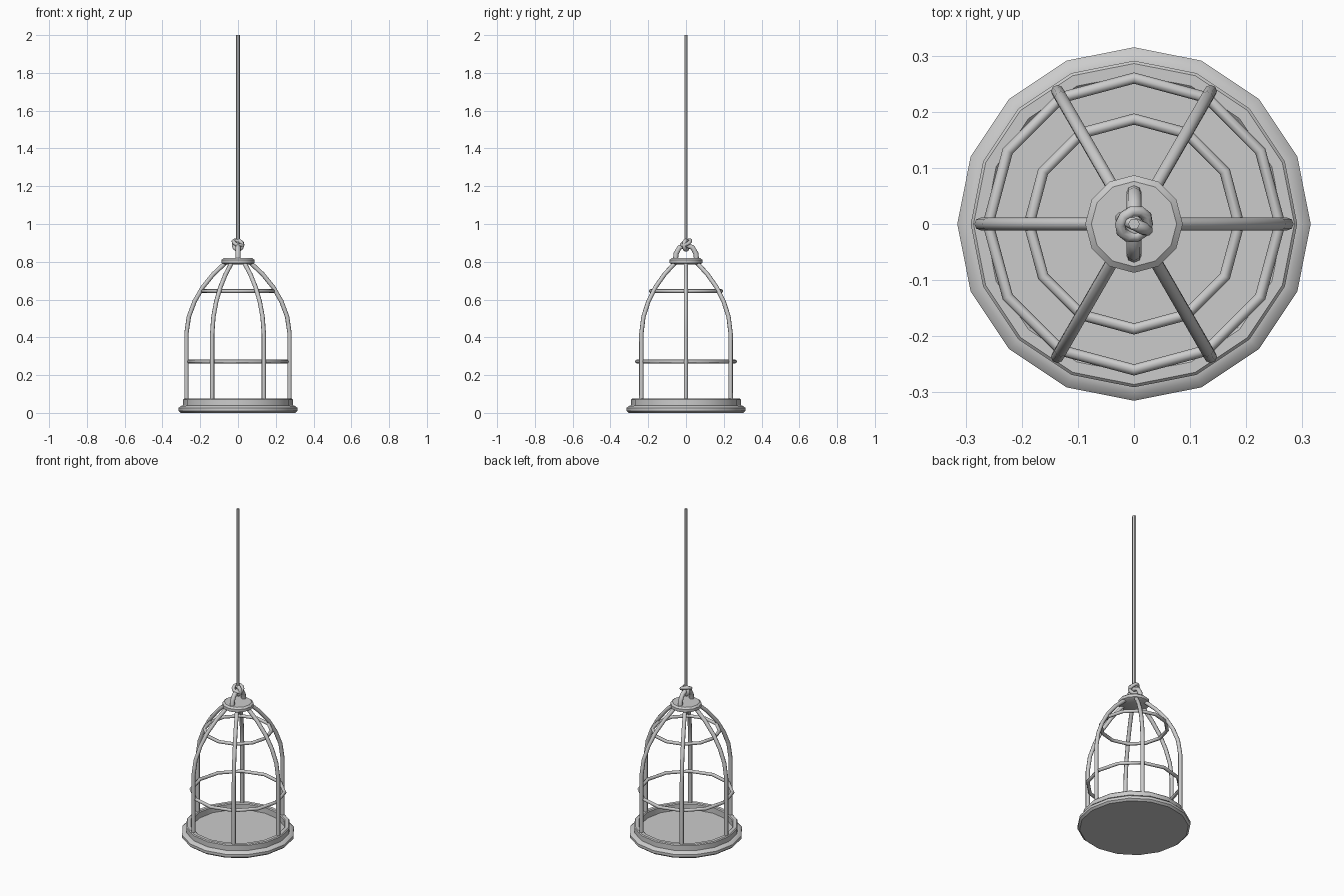
import bpy
from math import sin, cos, pi, radians

if "Cube" in bpy.data.objects:
    bpy.data.objects.remove(bpy.data.objects["Cube"])


def smooth(ob, angle=40):
    bpy.ops.object.select_all(action='DESELECT')
    ob.select_set(True)
    bpy.context.view_layer.objects.active = ob
    bpy.ops.object.shade_smooth_by_angle(angle=radians(angle))


def lathe(name, profile, sides):
    """Revolve (r, z) points around z; the end points lie on the axis."""
    inner = profile[1:-1]
    verts = [(r * cos(2 * pi * s / sides), r * sin(2 * pi * s / sides), z)
             for r, z in inner for s in range(sides)]
    faces = []
    for i in range(len(inner) - 1):
        for s in range(sides):
            t = (s + 1) % sides
            a, b = i * sides, (i + 1) * sides
            faces.append((a + s, a + t, b + t, b + s))
    last = (len(inner) - 1) * sides
    faces.append(tuple(reversed(range(sides))))
    faces.append(tuple(last + s for s in range(sides)))
    me = bpy.data.meshes.new(name)
    me.from_pydata(verts, [], faces)
    ob = bpy.data.objects.new(name, me)
    bpy.context.collection.objects.link(ob)
    smooth(ob)
    return ob


def tube(name, points, radius, res=2):
    """Round tube along a polyline, turned into a mesh."""
    cu = bpy.data.curves.new(name, 'CURVE')
    cu.dimensions = '3D'
    cu.bevel_depth = radius
    cu.bevel_resolution = res
    cu.use_fill_caps = True
    sp = cu.splines.new('POLY')
    sp.points.add(len(points) - 1)
    for p, co in zip(sp.points, points):
        p.co = (*co, 1)
    ob = bpy.data.objects.new(name, cu)
    bpy.context.collection.objects.link(ob)
    bpy.ops.object.select_all(action='DESELECT')
    ob.select_set(True)
    bpy.context.view_layer.objects.active = ob
    bpy.ops.object.convert(target='MESH')
    ob = bpy.context.view_layer.objects.active
    smooth(ob, 50)
    return ob


def ring(name, z, major, minor, sides=12, rot=(0, 0, 0)):
    bpy.ops.mesh.primitive_torus_add(location=(0, 0, z), rotation=rot, major_radius=major,
                                     minor_radius=minor, major_segments=sides, minor_segments=8)
    ob = bpy.context.object
    ob.name = name
    smooth(ob, 60)
    return ob


# Base tray with a raised rim and sunken floor
lathe("base_tray", [(0, 0), (0.303, 0), (0.315, 0.01), (0.315, 0.026), (0.303, 0.037),
                    (0.291, 0.039), (0.291, 0.07), (0.286, 0.075), (0.266, 0.075),
                    (0.261, 0.07), (0.261, 0.035), (0, 0.035)], 16)

# Six arched bars
bar = [(0.273, 0.06), (0.273, 0.42), (0.26, 0.51), (0.23, 0.59),
       (0.187, 0.665), (0.13, 0.735), (0.055, 0.805)]
for k in range(6):
    a = k * pi / 3
    tube(f"cage_bar_{k + 1}", [(r * cos(a), r * sin(a), z) for r, z in bar], 0.0115)

# Horizontal hoops
ring("lower_hoop", 0.272, 0.26, 0.01)
ring("upper_hoop", 0.645, 0.187, 0.01)

# Top cap
lathe("top_cap", [(0, 0.786), (0.074, 0.786), (0.087, 0.793), (0.087, 0.81),
                  (0.076, 0.819), (0, 0.819)], 12)

# Hanging handle
half = [(0.056, 0.81), (0.052, 0.845), (0.034, 0.876), (0, 0.89)]
arch = [(0, -y, z) for y, z in half] + [(0, y, z) for y, z in half[-2::-1]]
tube("handle_loop", arch, 0.0135)

# Rope and its knot around the handle
tube("rope", [(0, 0, 0.9), (0, 0, 2.0)], 0.0105, 1)
ring("knot_loop", 0.888, 0.025, 0.011, 10, (radians(90), 0, radians(-25)))
ring("knot_coil", 0.9, 0.026, 0.01, 10, (radians(25), radians(20), 0))
